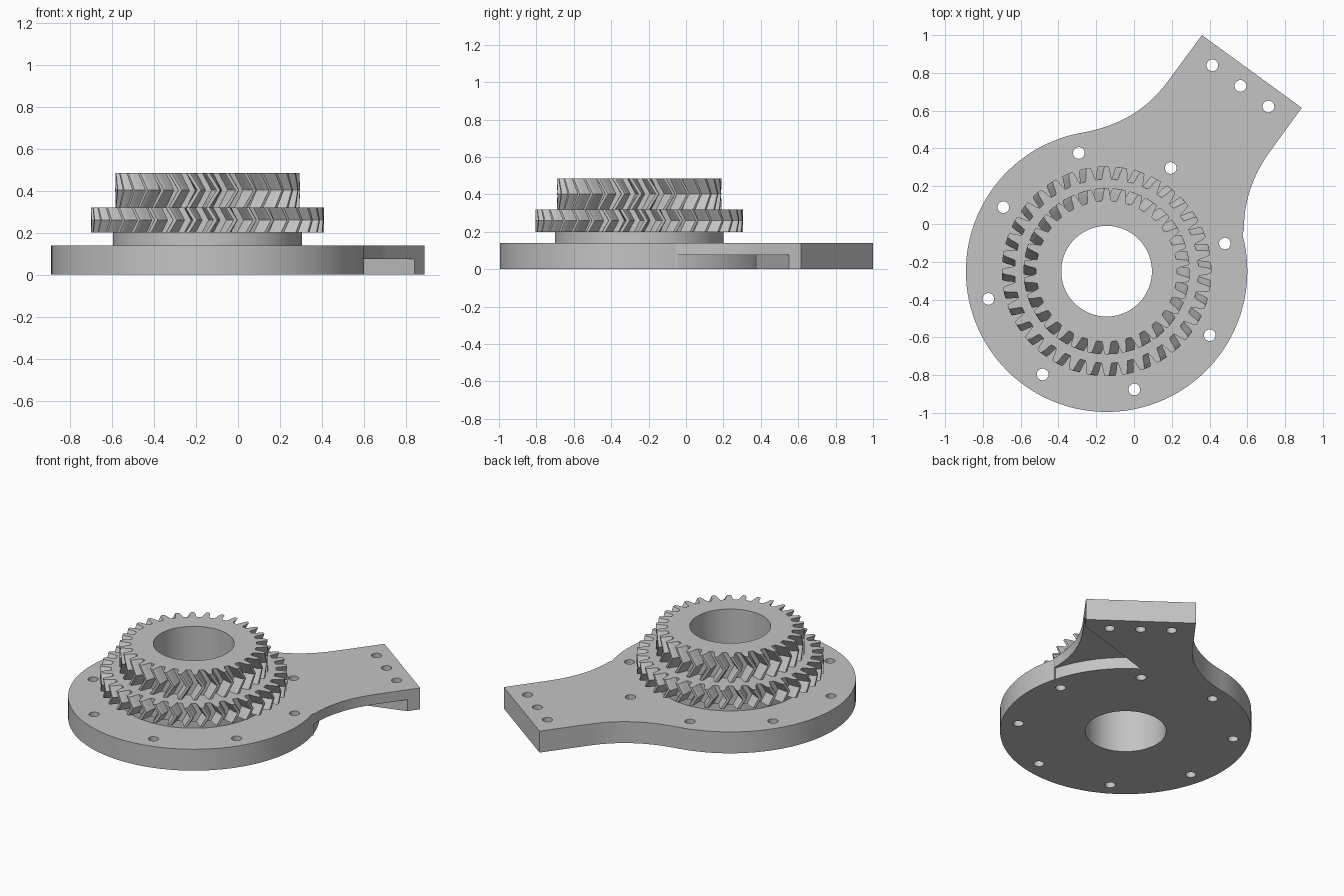
import bpy, bmesh, math
from mathutils import Vector

cube = bpy.data.objects.get("Cube")
if cube:
    bpy.data.objects.remove(cube)

CENTRE = Vector((-0.145, -0.25))
DISC_R, PLATE_TOP = 0.745, 0.14

steel = bpy.data.materials.new("light_grey_metal")
steel.use_nodes = True
GREY = (0.55, 0.55, 0.55, 1)
steel.diffuse_color = GREY
steel.node_tree.nodes["Principled BSDF"].inputs["Base Color"].default_value = GREY


def polar(radius, angle, centre=CENTRE):
    return centre + Vector((math.cos(angle), math.sin(angle))) * radius


def circle(radius, centre=CENTRE, sides=96):
    return [polar(radius, math.tau * i / sides, centre) for i in range(sides)]


def bezier(a, b, c, steps=14):
    a, b, c = Vector(a), Vector(b), Vector(c)
    ts = [i / steps for i in range(steps + 1)]
    return [a * (1 - t) ** 2 + b * 2 * t * (1 - t) + c * t * t for t in ts]


def loft(name, layers):
    """Solid through a stack of (outline, height) layers."""
    bm = bmesh.new()
    rings = [[bm.verts.new((p.x, p.y, z)) for p in outline] for outline, z in layers]
    bm.faces.new(rings[0][::-1])
    bm.faces.new(rings[-1])
    for low, high in zip(rings, rings[1:]):
        for i in range(len(low)):
            j = (i + 1) % len(low)
            bm.faces.new((low[i], low[j], high[j], high[i]))
    bmesh.ops.recalc_face_normals(bm, faces=bm.faces)
    mesh = bpy.data.meshes.new(name)
    bm.to_mesh(mesh)
    bm.free()
    mesh.materials.append(steel)
    obj = bpy.data.objects.new(name, mesh)
    bpy.context.collection.objects.link(obj)
    return obj


def select(obj):
    bpy.ops.object.select_all(action='DESELECT')
    obj.select_set(True)
    bpy.context.view_layer.objects.active = obj


def cut(obj, outline, bottom=-0.1, top=0.6):
    cutter = loft("cutter", [(outline, bottom), (outline, top)])
    cutter.hide_render = True
    mod = obj.modifiers.new("cut", 'BOOLEAN')
    mod.operation, mod.solver, mod.object = 'DIFFERENCE', 'EXACT', cutter
    select(obj)
    bpy.ops.object.modifier_apply(modifier=mod.name)
    bpy.data.objects.remove(cutter)


def gear_outline(teeth, root, tip, twist):
    # Half-widths in fractions of the pitch, from root to rounded tip
    side = [(0.32, 0), (0.25, 0.25), (0.2, 0.6), (0.13, 0.93), (0.09, 1)]
    tooth = [(-w, h) for w, h in side] + [(w, h) for w, h in side[::-1]]
    return [polar(root + (tip - root) * h, math.tau * (i + w) / teeth + twist)
            for i in range(teeth) for w, h in tooth]


def herringbone_gear(name, teeth, root, tip, bottom, top):
    # The middle layer is turned so the teeth form chevrons
    half = (top - bottom) / 2
    twist = half * math.tan(math.radians(30)) / ((root + tip) / 2)
    start = math.pi / 2
    layers = [(gear_outline(teeth, root, tip, start + t), z)
              for t, z in ((0, bottom), (twist, bottom + half), (0, top))]
    return loft(name, layers)


# Round plate with a flared arm
start, end = math.radians(101), math.radians(375)
rim = [polar(DISC_R, start + (end - start) * i / 90) for i in range(91)]
right_flare = bezier((0.582, -0.03), (0.58, 0.18), (0.71, 0.37))
left_flare = bezier((0.175, 0.75), (0.019, 0.537), (-0.27, 0.484))
arm_end = [Vector((0.888, 0.615)), Vector((0.36, 1.0))]
outline = rim + right_flare + arm_end + left_flare
plate = loft("mounting_plate", [(outline, 0), (outline, PLATE_TOP)])

# Recess under the arm
arc = [polar(DISC_R, math.radians(57 - 41 * i / 20)) for i in range(21)]
recess = [Vector((1.0, 0.598))] + arc + [Vector((1.0, -0.045))]
cut(plate, recess[::-1], top=0.075)

# Bolt holes round the plate and across the arm
holes = [polar(0.643, math.radians(13.2 + 45 * i)) for i in range(8)]
holes += [Vector((0.415, 0.84)).lerp(Vector((0.712, 0.622)), i / 2) for i in range(3)]
for hole in holes:
    cut(plate, circle(0.031, hole, 24))

# Hub and stacked gears
hub = loft("hub", [(circle(0.45), PLATE_TOP), (circle(0.45), 0.2)])
lower_gear = herringbone_gear("lower_gear", 36, 0.487, 0.555, 0.2, 0.32)
upper_gear = herringbone_gear("upper_gear", 30, 0.373, 0.44, 0.32, 0.485)

# Central bore through every part
for part in (plate, hub, lower_gear, upper_gear):
    cut(part, circle(0.24))
    select(part)
    bpy.ops.object.shade_smooth_by_angle(angle=math.radians(25))
